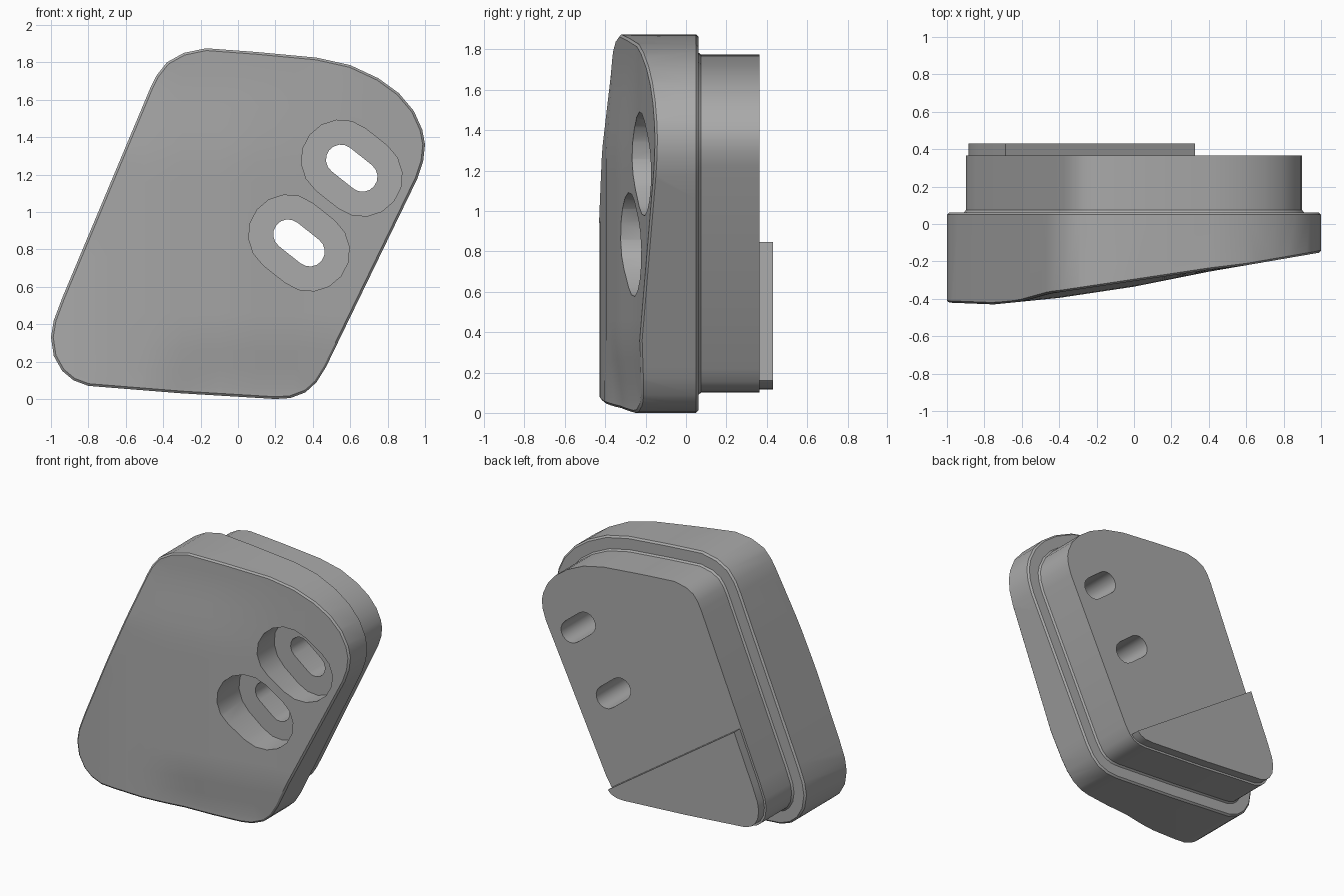
import bpy, bmesh, math
from mathutils import Vector

cube = bpy.data.objects.get("Cube")
if cube:
    bpy.data.objects.remove(cube, do_unlink=True)

grey = bpy.data.materials.new("plain grey")
grey.use_nodes = True
colour = (0.40, 0.40, 0.40, 1)
grey.diffuse_color = colour
grey.node_tree.nodes["Principled BSDF"].inputs["Base Color"].default_value = colour

# Rounded, slanted outline in x and z, anticlockwise from the bottom
OUTLINE = [Vector(p) for p in (
    (0.28, 0.005), (0.36, 0.035), (0.42, 0.09), (0.47, 0.17), (0.96, 1.18),
    (0.99, 1.27), (1.0, 1.36), (0.985, 1.44), (0.94, 1.54), (0.86, 1.635),
    (0.75, 1.715), (0.6, 1.785), (0.42, 1.825), (0.1, 1.855), (-0.17, 1.875),
    (-0.29, 1.85), (-0.38, 1.8), (-0.435, 1.73), (-0.47, 1.66), (-0.94, 0.54),
    (-0.985, 0.42), (-1.0, 0.33), (-0.985, 0.23), (-0.94, 0.15),
    (-0.88, 0.1), (-0.8, 0.07), (-0.3, 0.03), (0.2, 0.0))]


def inset(points, d):
    """Move every edge of the loop inwards by d."""
    result = []
    for i, p in enumerate(points):
        a = (p - points[i - 1]).normalized()
        b = (points[(i + 1) % len(points)] - p).normalized()
        n = Vector((-a.y - b.y, a.x + b.x)).normalized()
        result.append(p + n * d / n.dot(Vector((-a.y, a.x))))
    return result


def loft(layers):
    """Closed solid through (y, loop) layers, front to back."""
    bm = bmesh.new()
    rings = [[bm.verts.new((p.x, y, p.y)) for p in loop] for y, loop in layers]
    for r, s in zip(rings, rings[1:]):
        for i in range(len(r)):
            bm.faces.new((r[i - 1], r[i], s[i], s[i - 1]))
    bm.faces.new(rings[0])
    bm.faces.new(rings[-1][::-1])
    bmesh.ops.recalc_face_normals(bm, faces=bm.faces)
    return bm


def finish(name, bm):
    mesh = bpy.data.meshes.new(name)
    bmesh.ops.recalc_face_normals(bm, faces=bm.faces)
    bm.to_mesh(mesh)
    bm.free()
    mesh.materials.append(grey)
    ob = bpy.data.objects.new(name, mesh)
    bpy.context.collection.objects.link(ob)
    return ob


def smooth(ob, degrees):
    bpy.ops.object.select_all(action='DESELECT')
    ob.select_set(True)
    bpy.context.view_layer.objects.active = ob
    bpy.ops.object.shade_smooth_by_angle(angle=math.radians(degrees))


def clamp(t):
    return max(0.0, min(1.0, t))


SLOPE = ((-1, -0.42), (-0.75, -0.43), (-0.4, -0.395), (0, -0.335),
         (0.4, -0.255), (1.01, -0.15))


def front_y(x, z):
    """Sloping front surface, eased back at the top and the bottom."""
    y = SLOPE[0][1]
    for (x0, y0), (x1, y1) in zip(SLOPE, SLOPE[1:]):
        if x0 <= x <= x1:
            y = y0 + (y1 - y0) * (x - x0) / (x1 - x0)
    y += 0.03 * clamp((z - 1.3) / 0.4) * clamp((0.6 - x) / 0.6)
    y += 0.035 * clamp((0.36 - z) / 0.3) * clamp((x + 0.5) / 0.3)
    return y


# Body: wide flange in front, narrower plug behind
bm = loft([(-0.5, inset(OUTLINE, 0.012)), (-0.49, OUTLINE), (0.05, OUTLINE),
           (0.062, inset(OUTLINE, 0.012)), (0.062, inset(OUTLINE, 0.09)),
           (0.075, inset(OUTLINE, 0.1)), (0.365, inset(OUTLINE, 0.1))])


def slice_front(co, normal):
    faces = [f for f in bm.faces if f.calc_center_median().y < -0.4]
    edges = {e for f in faces for e in f.edges}
    verts = {v for f in faces for v in f.verts}
    bmesh.ops.bisect_plane(bm, geom=faces + list(edges) + list(verts),
                           plane_co=co, plane_no=normal)


for i in range(1, 20):
    slice_front((i / 10 - 1, 0, 0), (1, 0, 0))
    slice_front((0, 0, i / 10 - 0.04), (0, 0, 1))
for v in bm.verts:
    if v.co.y < -0.4:
        v.co.y = front_y(v.co.x, v.co.z) + v.co.y + 0.5
caps = [f for f in bm.faces if f.calc_center_median().y < -0.1 and len(f.verts) > 4
        and abs(f.normal.y) > 0.5]
bmesh.ops.triangulate(bm, faces=caps)
body = finish("wedge_body", bm)


def stadium(cx, cz, radius):
    """Oblong loop slanting down to the right."""
    half = Vector((0.058, -0.046))
    start = math.atan2(half.y, half.x) - math.pi / 2
    loop = []
    for side in (1, -1):
        for i in range(9):
            a = start + math.pi * i / 8 + (math.pi if side < 0 else 0)
            loop.append(Vector((cx, cz)) + half * side
                        + Vector((math.cos(a), math.sin(a))) * radius)
    return loop


# Two counterbored slots cut right through the body
for cx, cz in ((0.608, 1.234), (0.326, 0.834)):
    for radius, y0, y1 in ((0.212, -0.7, -0.07), (0.08, -0.6, 0.7)):
        loop = stadium(cx, cz, radius)
        cutter = finish("slot_cutter", loft([(y0, loop), (y1, loop)]))
        cutter.hide_render = True
        cut = body.modifiers.new("slot", 'BOOLEAN')
        cut.operation = 'DIFFERENCE'
        cut.solver = 'EXACT'
        cut.object = cutter
        bpy.context.view_layer.objects.active = body
        bpy.ops.object.modifier_apply(modifier=cut.name)
        bpy.data.objects.remove(cutter, do_unlink=True)
smooth(body, 30)

# Rear plate: lower corner of the plug outline, cut off along a slanted line
corner = inset(OUTLINE, 0.115)
bm = loft([(0.355, corner), (0.43, corner)])
cut = bmesh.ops.bisect_plane(bm, geom=bm.verts[:] + bm.edges[:] + bm.faces[:],
                             plane_co=(-0.69, 0, 0.85), plane_no=(0.68, 0, 1),
                             clear_outer=True)
bmesh.ops.holes_fill(bm, edges=[e for e in bm.edges if e.is_boundary])
smooth(finish("rear_plate", bm), 30)
